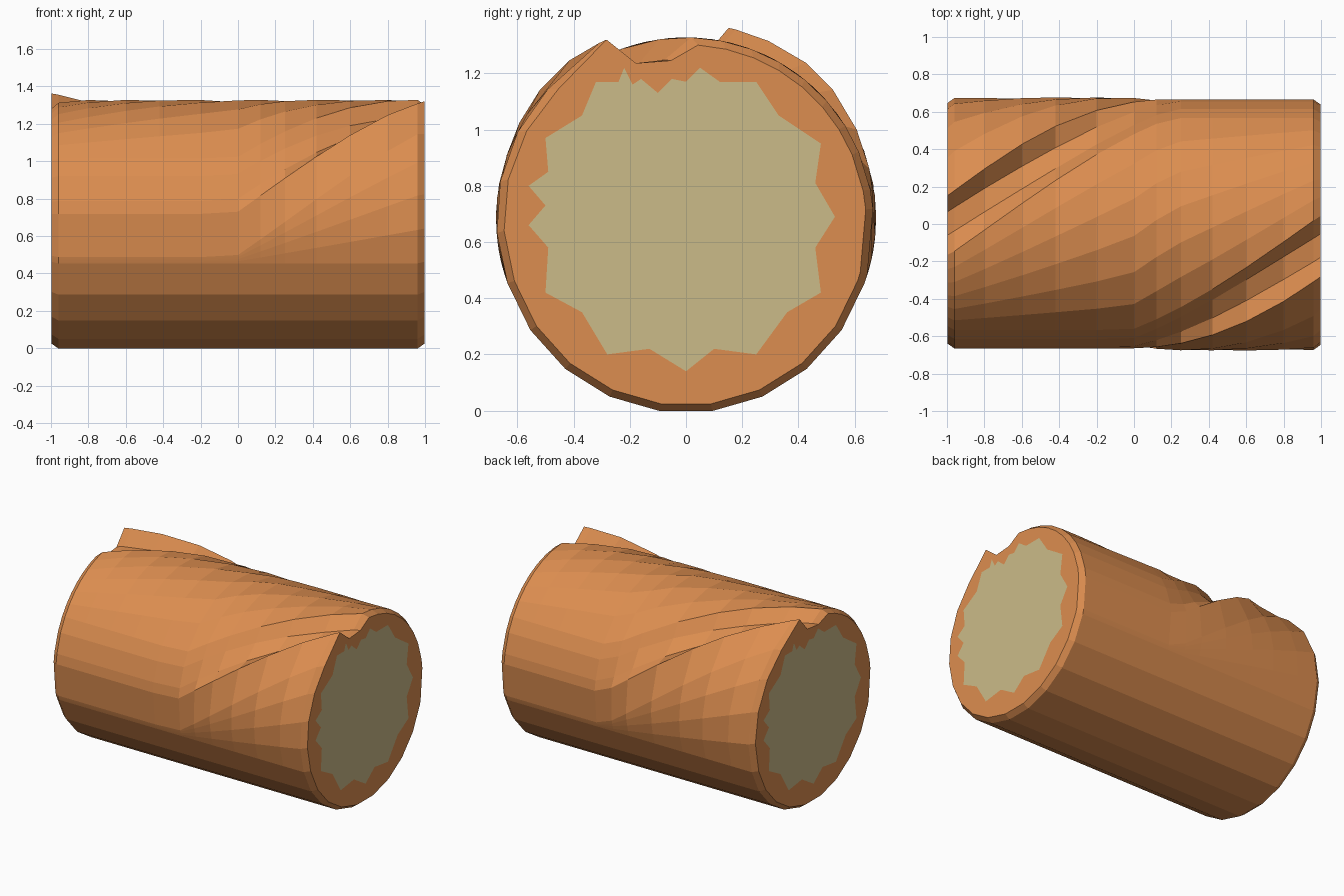
import bpy, bmesh
from math import sin, cos, radians

if "Cube" in bpy.data.objects:
    bpy.data.objects.remove(bpy.data.objects["Cube"])

R, CZ = 0.668, 0.66
# seam cross-section: (angle offset, radial offset), from groove shoulder to outer lip
SEAM = [(15, 0), (6, -0.075), (-6, -0.06), (-12, 0.05), (-32, 0.022)]


def material(name, col):
    m = bpy.data.materials.new(name)
    m.diffuse_color = (*col, 1)
    m.use_nodes = True
    m.node_tree.nodes["Principled BSDF"].inputs["Base Color"].default_value = m.diffuse_color
    return m


def lerp(a, b, n):
    return [a + (b - a) * i / (n + 1) for i in range(1, n + 1)]


def make_object(name, bm, mat):
    me = bpy.data.meshes.new(name)
    bm.to_mesh(me)
    bm.free()
    me.materials.append(mat)
    ob = bpy.data.objects.new(name, me)
    bpy.context.collection.objects.link(ob)
    return ob


def seam(x, start):
    """Angle and radius of one diagonal wrap seam, fading out towards x = 0."""
    run = 1 - x
    centre = -max(0, start) - 61 * run
    depth = max(0, min(1, (x + 0.22) / 0.75)) if start == 0 else max(0, min(1, x / 0.75))
    centre = max(centre, -73)
    return [(centre + a, R + d * depth) for a, d in SEAM]


def ring(x):
    """Section at x; angles run from the top towards +y."""
    right = seam(x, 11)[::-1]
    left = [(-a, r) for a, r in seam(-x, 0)]
    pts = right + [(a, R) for a in lerp(right[-1][0], left[0][0], 5)] + left
    pts += [(a, left[-1][1] + (R - left[-1][1]) * (i + 1) / 4)
            for i, a in enumerate(lerp(left[-1][0], 108, 3))]
    pts += [(108 + 16 * k, R) for k in range(10)]
    end = right[0][0] + 360
    pts += [(a, R + (right[0][1] - R) * (i + 1) / 4)
            for i, a in enumerate(lerp(252, end, 3))]
    return pts


# wrapped shell with slightly rounded ends
bm = bmesh.new()
xs = [-0.997, -0.96, -0.8, -0.6, -0.42, -0.2, 0, 0.12, 0.25, 0.42, 0.6, 0.8, 0.96, 0.997]
rings = []
for x in xs:
    loop = []
    for a, r in ring(x):
        if abs(x) > 0.99 and r < R + 0.04:
            r -= 0.026 if r >= R else 0.005
        a = radians(a)
        loop.append(bm.verts.new((x, r * sin(a), CZ + r * cos(a))))
    rings.append(loop)
n = len(rings[0])
for A, B in zip(rings, rings[1:]):
    for i in range(n):
        j = (i + 1) % n
        bm.faces.new((A[i], A[j], B[j], B[i]))
bm.faces.new(rings[0])
bm.faces.new(rings[-1])
bmesh.ops.recalc_face_normals(bm, faces=bm.faces)
make_object("wrapped_roll", bm, material("crust", (0.72, 0.27, 0.08)))

# jagged pale filling on both ends
half = [(0, -.52), (.1, -.44), (.25, -.46), (.36, -.31), (.48, -.24), (.46, -.08), (.53, .03),
        (.46, .15), (.48, .29), (.33, .39), (.25, .51), (.12, .51), (.05, .56), (0, .51)]
lead = [(-.05, .52), (-.1, .47), (-.16, .52), (-.19, .5), (-.22, .56), (-.24, .51), (-.32, .51),
        (-.37, .39), (-.5, .31), (-.49, .19), (-.56, .14), (-.5, .07), (-.56, 0), (-.49, -.08),
        (-.5, -.24), (-.37, -.31), (-.28, -.46), (-.13, -.44)]
pale = material("filling", (0.6, 0.5, 0.25))
for side, name in ((1, "filling_right"), (-1, "filling_left")):
    bm = bmesh.new()
    f = bm.faces.new([bm.verts.new((side, side * y, CZ + z)) for y, z in half + lead])
    f.normal_update()
    if f.normal.x * side < 0:
        f.normal_flip()
    make_object(name, bm, pale)
